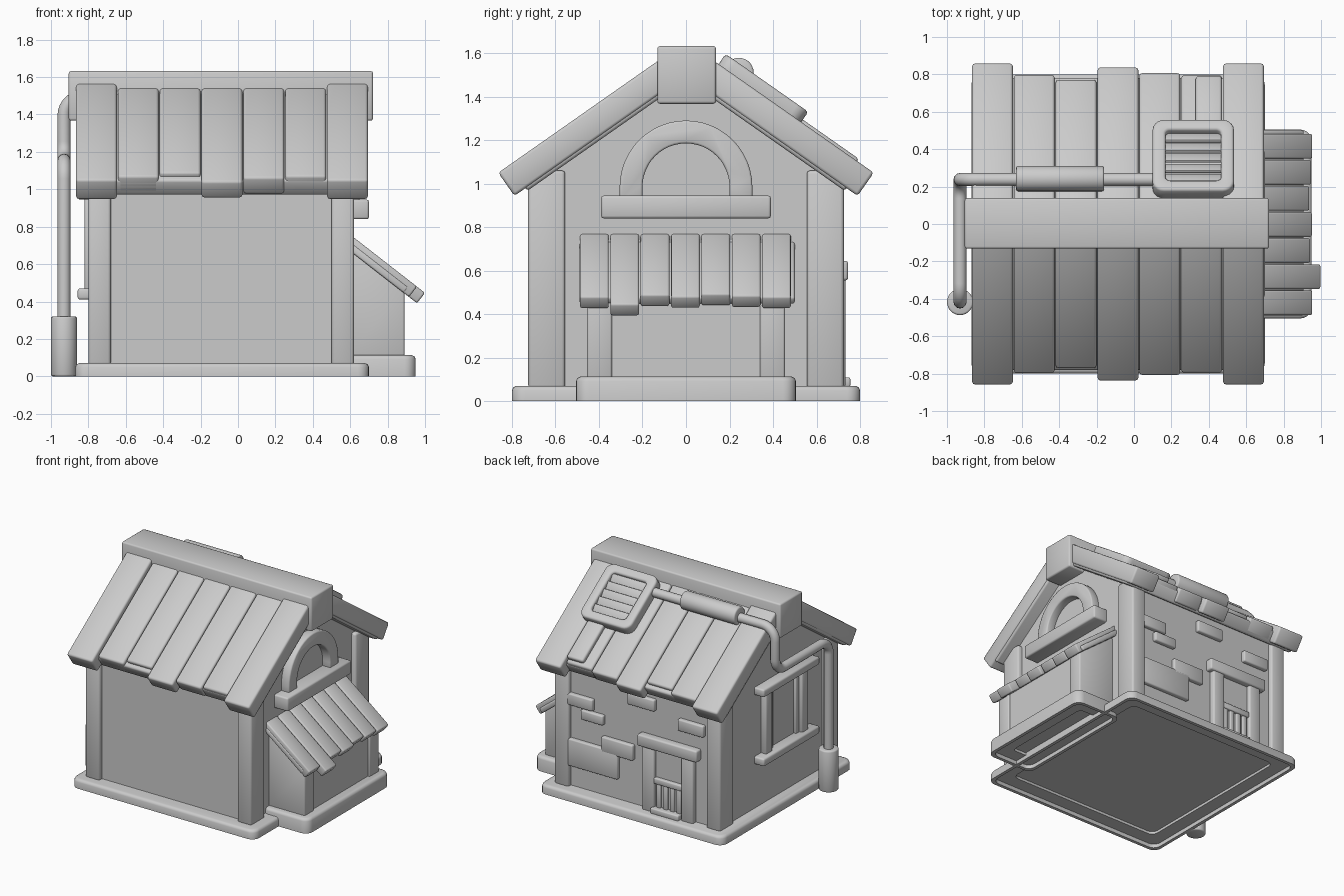
import bpy, bmesh, math
from mathutils import Matrix, Vector

if "Cube" in bpy.data.objects:
    bpy.data.objects.remove(bpy.data.objects["Cube"])

ROOF, AWN = math.radians(35), math.radians(37.9)


def finish(name, bm, bevel=0.0, seg=2, matrix=None):
    bmesh.ops.recalc_face_normals(bm, faces=bm.faces)
    if bevel:
        edges = [e for e in bm.edges if len(e.link_faces) == 2 and e.calc_face_angle() > 0.7]
        bmesh.ops.bevel(bm, geom=edges, offset=bevel, segments=seg, affect='EDGES', profile=0.5)
    if matrix:
        bm.transform(matrix)
    me = bpy.data.meshes.new(name)
    bm.to_mesh(me)
    bm.free()
    ob = bpy.data.objects.new(name, me)
    bpy.context.collection.objects.link(ob)
    smooth(ob)
    return ob


def smooth(ob):
    bpy.ops.object.select_all(action='DESELECT')
    ob.select_set(True)
    bpy.context.view_layer.objects.active = ob
    bpy.ops.object.shade_smooth_by_angle(angle=math.radians(50))


def box(name, lo, hi, bevel=0.012, matrix=None):
    lo, hi = Vector(lo), Vector(hi)
    bm = bmesh.new()
    bmesh.ops.create_cube(bm, size=1)
    for v in bm.verts:
        v.co = Vector([lo[i] + (v.co[i] + 0.5) * (hi[i] - lo[i]) for i in range(3)])
    return finish(name, bm, bevel, matrix=matrix)


def prism(name, pts, a, b, axis='x', bevel=0.0):
    bm = bmesh.new()
    place = (lambda u, v, w: (w, u, v)) if axis == 'x' else (lambda u, v, w: (u, w, v))
    r0 = [bm.verts.new(place(u, v, a)) for u, v in pts]
    r1 = [bm.verts.new(place(u, v, b)) for u, v in pts]
    n = len(pts)
    bm.faces.new(r0)
    bm.faces.new(r1[::-1])
    for i in range(n):
        bm.faces.new((r0[i], r1[i], r1[(i + 1) % n], r0[(i + 1) % n]))
    return finish(name, bm, bevel)


def round_rect(hx, hy, r, n=5):
    pts = []
    for k, (sx, sy) in enumerate([(1, 1), (-1, 1), (-1, -1), (1, -1)]):
        for i in range(n + 1):
            t = math.radians(90 * k + 90 * i / n)
            pts.append((sx * (hx - r) + r * math.cos(t), sy * (hy - r) + r * math.sin(t)))
    return pts


def slab(name, x0, x1, y0, y1, z1):
    # rounded plinth with a recessed, stepped underside
    bm = bmesh.new()
    cx, cy = (x0 + x1) / 2, (y0 + y1) / 2
    pts = round_rect((x1 - x0) / 2, (y1 - y0) / 2, 0.06)
    n = len(pts)

    def loop(off, z):
        hx, hy = (x1 - x0) / 2, (y1 - y0) / 2
        return [bm.verts.new((cx + u * (hx - off) / hx, cy + v * (hy - off) / hy, z)) for u, v in pts]
    loops = [loop(0.13, 0.05), loop(0.13, 0.03), loop(0.025, 0.03), loop(0.025, 0), loop(0, 0),
             loop(0, z1 - 0.02), loop(0.006, z1 - 0.006), loop(0.02, z1)]
    for a, b in zip(loops, loops[1:]):
        for i in range(n):
            bm.faces.new((a[i], a[(i + 1) % n], b[(i + 1) % n], b[i]))
    bm.faces.new(loops[0])
    bm.faces.new(loops[-1])
    return finish(name, bm)


def roof_board(name, x0, x1, y0, y1, th, drop, side):
    # board whose top edge line runs from y0 to y1 down the roof slope
    ym = (y0 + y1) / 2
    zm = 1.046 + (0.86 - ym) * math.tan(ROOF)
    half = (y1 - y0) / 2 / math.cos(ROOF)
    m = Matrix.Translation((0, side * ym, zm)) @ Matrix.Rotation(-side * ROOF, 4, 'X')
    return box(name, (x0, -half, -th - drop), (x1, half, -drop), 0.014, m)


def tube(name, pts, radius, bend):
    pts = [Vector(p) for p in pts]
    path = [pts[0]]
    for a, b, c in zip(pts, pts[1:], pts[2:]):
        d0, d1 = (a - b).normalized(), (c - b).normalized()
        for i in range(9):
            t = math.radians(90 * i / 8)
            path.append(b + d0 * bend * (1 - math.sin(t)) + d1 * bend * (1 - math.cos(t)))
    path.append(pts[-1])
    cu = bpy.data.curves.new(name, 'CURVE')
    cu.dimensions, cu.bevel_depth, cu.bevel_resolution, cu.use_fill_caps = '3D', radius, 4, True
    sp = cu.splines.new('POLY')
    sp.points.add(len(path) - 1)
    for p, co in zip(sp.points, path):
        p.co = (*co, 1)
    ob = bpy.data.objects.new(name, cu)
    bpy.context.collection.objects.link(ob)
    bpy.ops.object.select_all(action='DESELECT')
    ob.select_set(True)
    bpy.context.view_layer.objects.active = ob
    bpy.ops.object.convert(target='MESH')
    smooth(bpy.context.object)


def cylinder(name, center, r, length, axis='Z'):
    bm = bmesh.new()
    bmesh.ops.create_cone(bm, cap_ends=True, segments=28, radius1=r, radius2=r, depth=length)
    m = Matrix.Translation(center)
    if axis == 'X':
        m = m @ Matrix.Rotation(math.pi / 2, 4, 'Y')
    finish(name, bm, 0.01, matrix=m)


# plinths, house body and corner posts
slab("base", -0.87, 0.70, -0.80, 0.80, 0.07)
slab("porch_base", 0.55, 0.95, -0.505, 0.505, 0.113)
prism("house_body", [(-0.69, 0.05), (0.69, 0.05), (0.69, 1.0), (0.1, 1.41), (-0.1, 1.41), (-0.69, 1.0)],
      -0.775, 0.585)
for x in (-0.80, 0.50):
    for y in (-0.725, 0.555):
        box("corner_post", (x, y, 0.06), (x + 0.12, y + 0.17, 1.06), 0.015)

# roof: uneven boards over an underlay, plus ridge beam
tips = [0.86, 0.81, 0.783, 0.85, 0.82, 0.808, 0.86]
for s in (-1, 1):
    roof_board("roof_underlay", -0.86, 0.685, 0.05, 0.81, 0.10, 0.04, s)
    for i, tip in enumerate(tips):
        x = -0.866 + i * 0.2237
        end = i in (0, 6)
        roof_board("roof_board", x, x + 0.218, 0.09, tip, 0.13 if end else 0.11, -0.005 if end else 0.014, s)
box("ridge_beam", (-0.905, -0.132, 1.367), (0.722, 0.138, 1.632), 0.012)

# arched gable window
arc = [math.pi * i / 24 for i in range(25)]
outline = [(0.305, 0.92)] + [(0.305 * math.cos(t), 0.985 + 0.305 * math.sin(t)) for t in arc] + [(-0.305, 0.92)]
inner = [(-0.2, 0.92)] + [(0.2 * math.cos(t), 0.985 + 0.2 * math.sin(t)) for t in reversed(arc)] + [(0.2, 0.92)]
prism("arch_frame", outline + inner, 0.57, 0.65, bevel=0.01)
box("arch_sill", (0.56, -0.39, 0.84), (0.70, 0.39, 0.945))

# porch under the awning
for s in (-1, 1):
    a, b = sorted((s * 0.34, s * 0.455))
    prism("porch_side", [(0.56, 0.08), (0.89, 0.08), (0.89, 0.46), (0.56, 0.70)], a, b, 'y', 0.01)
prism("porch_panel", [(0.56, 0.08), (0.875, 0.08), (0.875, 0.46), (0.56, 0.70)], -0.36, 0.36, 'y')


def awning_board(name, y0, y1, tip, th, drop):
    length = (tip - 0.58) / math.cos(AWN)
    m = Matrix.Translation((0.58, 0, 0.446 + 0.42 * math.tan(AWN))) @ Matrix.Rotation(AWN, 4, 'Y')
    box(name, (0, y0, -th - drop), (length, y1, -drop), 0.01, m)


awning_board("awning_underlay", -0.49, 0.50, 0.93, 0.04, 0.03)
for i, tip in enumerate([0.957, 1.0, 0.945, 0.955, 0.94, 0.95, 0.957]):
    y = -0.487 + i * 0.1395
    awning_board("awning_board", y, y + 0.132, tip, 0.07, 0)

# stove pipe
tube("pipe", [(-0.93, -0.417, 0.25), (-0.93, -0.417, 1.155), (-0.93, 0.238, 1.155),
              (-0.93, 0.238, 1.495), (0.16, 0.238, 1.495)], 0.035, 0.10)
cylinder("pipe_foot", (-0.93, -0.417, 0.16), 0.07, 0.32)
cylinder("pipe_sleeve", (-0.395, 0.243, 1.51), 0.068, 0.47, 'X')

# roof vent with louvres, and its strip
vent = Matrix.Translation((0.317, 0.372, 1.463)) @ Matrix.Rotation(-ROOF, 4, 'X')
bm = bmesh.new()
rings = []
for pts, z in ((round_rect(0.217, 0.232, 0.06), 0), (round_rect(0.217, 0.232, 0.06), -0.09),
               (round_rect(0.148, 0.165, 0.025), -0.09), (round_rect(0.148, 0.165, 0.025), 0)):
    rings.append([bm.verts.new((u, v, z)) for u, v in pts])
n = len(rings[0])
for a, b in zip(rings, rings[1:] + rings[:1]):
    for i in range(n):
        bm.faces.new((a[i], a[(i + 1) % n], b[(i + 1) % n], b[i]))
finish("vent_frame", bm, 0.014, matrix=vent)
box("vent_back", (-0.16, -0.18, -0.085), (0.16, 0.18, -0.055), 0, vent)
for i in range(5):
    m = vent @ Matrix.Translation((0, -0.132 + i * 0.066, -0.035)) @ Matrix.Rotation(math.radians(-22), 4, 'X')
    box("vent_louvre", (-0.155, -0.034, -0.008), (0.155, 0.034, 0.008), 0.003, m)
roof_board("vent_strip", 0.33, 0.47, 0.48, 0.785, 0.05, -0.018, 1)

# back wall bricks: x0, x1, z0, z1
for x0, x1, z0, z1 in [(0.30, 0.52, 0.70, 0.79), (0.21, 0.40, 0.615, 0.69), (0.085, 0.51, 0.23, 0.44),
                       (-0.045, 0.225, 0.41, 0.53), (-0.23, 0.0, 0.84, 0.93), (-0.65, -0.43, 0.75, 0.84)]:
    box("brick", (x0, 0.66, z0), (x1, 0.722, z1), 0.01)

# back doorway with a low barred gate
box("door_lintel", (-0.61, 0.66, 0.555), (-0.10, 0.745, 0.645))
for x in (-0.57, -0.235):
    box("door_post", (x, 0.66, 0.06), (x + 0.10, 0.732, 0.57))
box("door_panel", (-0.48, 0.67, 0.06), (-0.23, 0.70, 0.56), 0)
box("gate_rail", (-0.47, 0.68, 0.29), (-0.23, 0.728, 0.335), 0.008)
for i in range(4):
    x = -0.455 + i * 0.058
    box("gate_bar", (x, 0.68, 0.09), (x + 0.036, 0.718, 0.30), 0.006)
box("door_sill", (-0.46, 0.67, 0.065), (-0.22, 0.755, 0.11), 0.008)

# left wall window
for name, z in (("window_lintel", 0.945), ("window_sill", 0.41)):
    box(name, (-0.857, -0.415, z), (-0.76, 0.27, z + 0.06))
for y in (-0.33, 0.11):
    box("window_post", (-0.82, y, 0.45), (-0.76, y + 0.08, 0.96), 0.01)
for y in (-0.25, 0.07):
    box("window_inner_frame", (-0.795, y, 0.45), (-0.76, y + 0.04, 0.96), 0.006)
